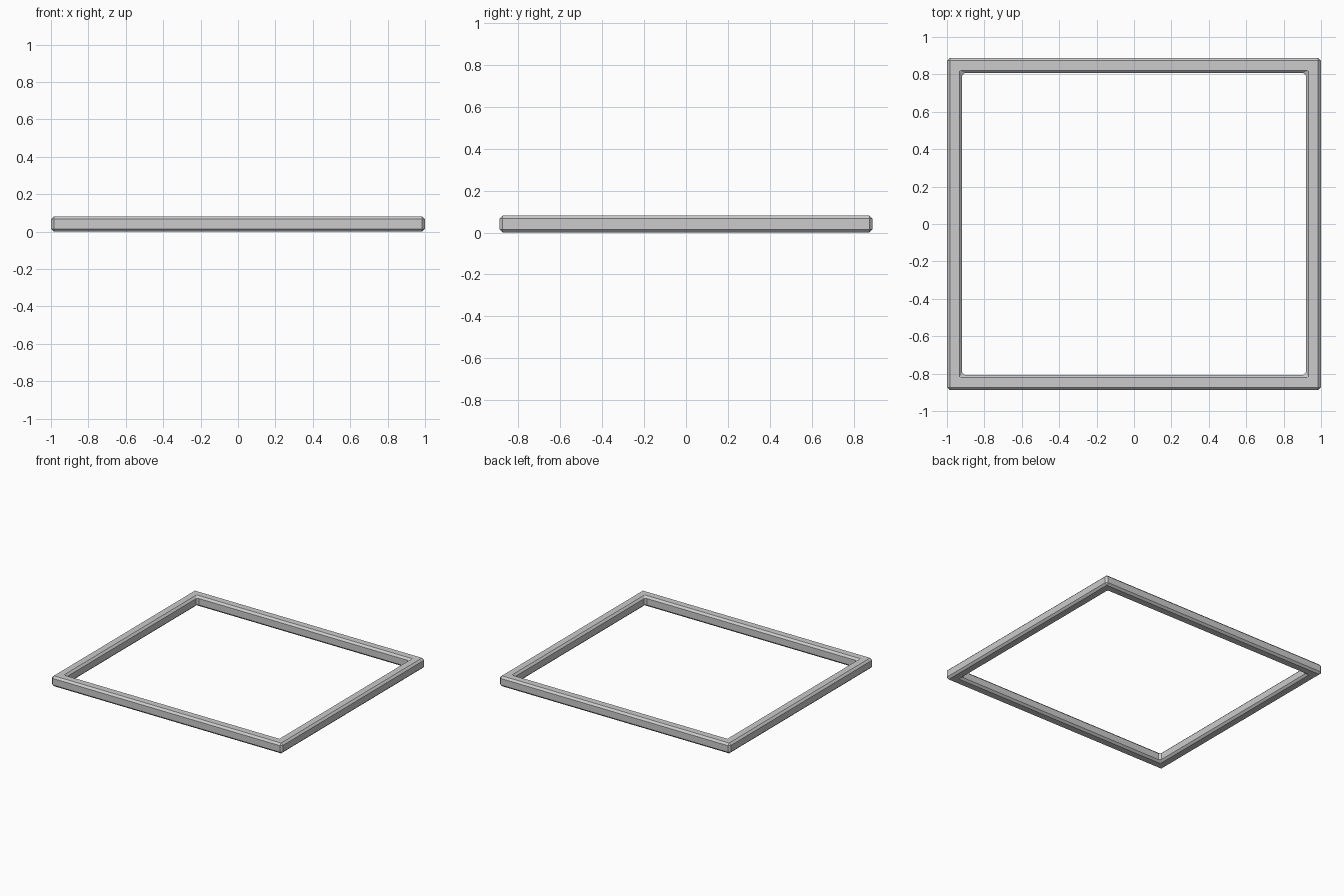
import bpy, bmesh

if "Cube" in bpy.data.objects:
    bpy.data.objects.remove(bpy.data.objects["Cube"])

OUT_X, OUT_Y = 1.0, 0.888   # outer half sizes
BAR, HEIGHT, CHAMFER = 0.081, 0.081, 0.015

# Rectangular frame: concentric corner loops, bottom and top
bm = bmesh.new()
corners = [(-1, -1), (1, -1), (1, 1), (-1, 1)]


def ring(inset, z):
    return [bm.verts.new((sx * (OUT_X - inset), sy * (OUT_Y - inset), z))
            for sx, sy in corners]


# Square bar section, joined all the way round
section = [ring(0, 0), ring(0, HEIGHT), ring(BAR, HEIGHT), ring(BAR, 0)]
for k in range(4):
    a, b = section[k], section[(k + 1) % 4]
    for i in range(4):
        j = (i + 1) % 4
        bm.faces.new((a[i], a[j], b[j], b[i]))
bmesh.ops.recalc_face_normals(bm, faces=bm.faces)

mesh = bpy.data.meshes.new("frame")
bm.to_mesh(mesh)
bm.free()
frame = bpy.data.objects.new("frame", mesh)
bpy.context.collection.objects.link(frame)

# Flat single-step chamfer on every sharp edge
bevel = frame.modifiers.new("chamfer", 'BEVEL')
bevel.width = CHAMFER
bevel.segments = 1
bevel.limit_method = 'ANGLE'
bevel.angle_limit = 0.52
